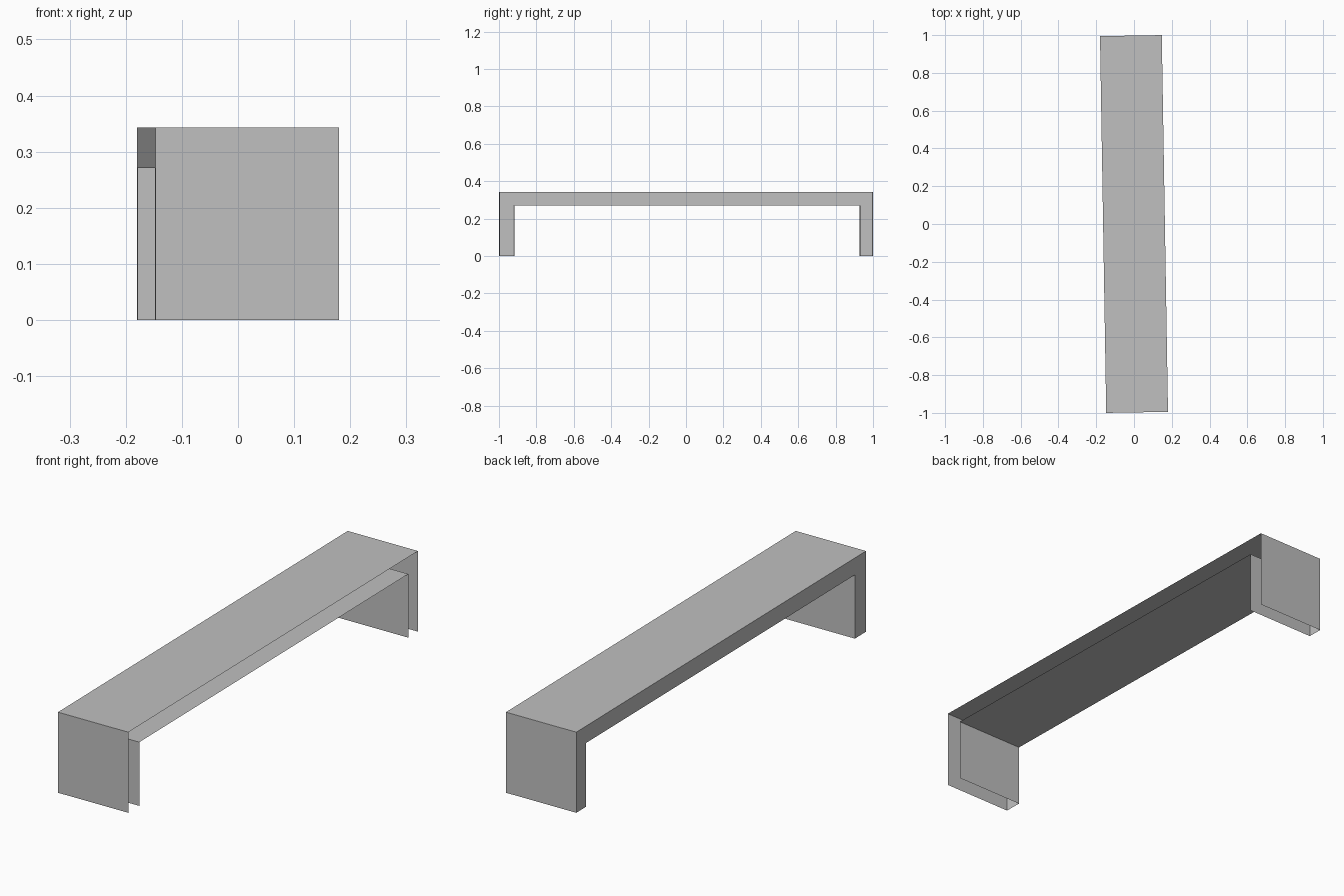
import bpy
import bmesh
import math

cube = bpy.data.objects.get("Cube")
if cube:
    bpy.data.objects.remove(cube, do_unlink=True)

# Overall sizes
HALF_LENGTH = 0.9973
HALF_WIDTH = 0.1635
TOP, UNDERSIDE = 0.343, 0.271
FRONT_INNER, BACK_INNER = -0.921, 0.931
TURN = 0.0165

grey = bpy.data.materials.new("plain_grey")
grey.use_nodes = True
colour = (0.53, 0.53, 0.53, 1.0)
grey.diffuse_color = colour
grey.node_tree.nodes["Principled BSDF"].inputs["Base Color"].default_value = colour


def add_part(name, faces):
    """Make one object from a list of faces, each a list of corner points."""
    bm = bmesh.new()
    for corners in faces:
        bm.faces.new([bm.verts.new(p) for p in corners])
    bmesh.ops.remove_doubles(bm, verts=bm.verts, dist=0.0001)
    mesh = bpy.data.meshes.new(name)
    bm.to_mesh(mesh)
    bm.free()
    mesh.materials.append(grey)
    part = bpy.data.objects.new(name, mesh)
    part.rotation_euler.z = TURN
    bpy.context.collection.objects.link(part)
    return part


def across(a, b):
    """Panel spanning the full width between two (y, z) profile points."""
    w = HALF_WIDTH
    return [(-w, *a), (w, *a), (w, *b), (-w, *b)]


def side(y0, y1, z0, z1):
    """Panel closing the right-hand long side."""
    x = -HALF_WIDTH
    return [(x, y1, z0), (x, y0, z0), (x, y0, z1), (x, y1, z1)]


# Hollow seat: top and underside panels, closed along one long side only
L = HALF_LENGTH
add_part("seat", [
    across((-L, TOP), (L, TOP)),
    across((BACK_INNER, UNDERSIDE), (FRONT_INNER, UNDERSIDE)),
    side(-L, L, UNDERSIDE, TOP),
])

# Hollow legs: outer and inner panels with one closed edge, open at the foot
add_part("front_leg", [
    across((-L, 0), (-L, TOP)),
    across((FRONT_INNER, UNDERSIDE), (FRONT_INNER, 0)),
    side(-L, FRONT_INNER, 0, UNDERSIDE),
])
add_part("back_leg", [
    across((L, TOP), (L, 0)),
    across((BACK_INNER, 0), (BACK_INNER, UNDERSIDE)),
    side(BACK_INNER, L, 0, UNDERSIDE),
])
